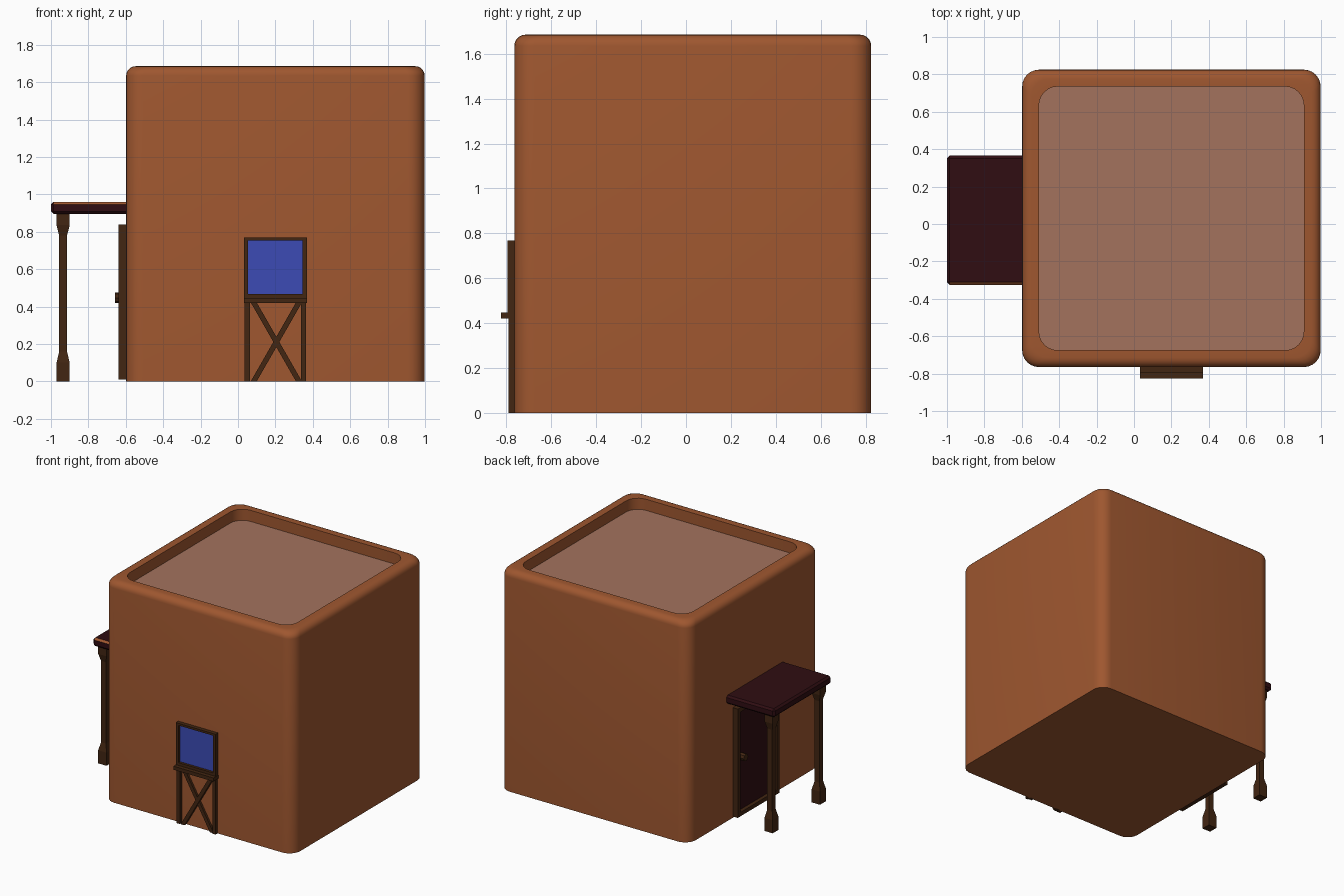
import bpy, bmesh, math
from mathutils import Vector

if "Cube" in bpy.data.objects:
    bpy.data.objects.remove(bpy.data.objects["Cube"])


def mat(name, rgb):
    m = bpy.data.materials.new(name)
    m.diffuse_color = (*rgb, 1)
    m.use_nodes = True
    m.node_tree.nodes["Principled BSDF"].inputs["Base Color"].default_value = m.diffuse_color
    return m


CLAY = mat("clay", (0.345, 0.095, 0.029))
ROOF = mat("roof_floor", (0.37, 0.17, 0.11))
WOOD = mat("dark_wood", (0.055, 0.019, 0.006))
RED = mat("dark_red_wood", (0.029, 0.004, 0.006))
BLUE = mat("blue_glass", (0.045, 0.07, 0.46))


def finish(name, bm, *mats):
    bmesh.ops.recalc_face_normals(bm, faces=bm.faces)
    me = bpy.data.meshes.new(name)
    bm.to_mesh(me)
    bm.free()
    ob = bpy.data.objects.new(name, me)
    for m in mats:
        me.materials.append(m)
    bpy.context.collection.objects.link(ob)
    return ob


def box(name, lo, hi, m):
    bm = bmesh.new()
    bmesh.ops.create_cube(bm, size=1)
    lo, hi = Vector(lo), Vector(hi)
    for v in bm.verts:
        v.co = (lo + hi) / 2 + v.co * (hi - lo)
    return finish(name, bm, m)


def rounded_ring(bm, cx, cy, hx, hy, r, z, n=6):
    ring = []
    for q, (sx, sy) in enumerate([(1, 1), (-1, 1), (-1, -1), (1, -1)]):
        for i in range(n + 1):
            a = math.pi / 2 * (q + i / n)
            ring.append(bm.verts.new((cx + sx * (hx - r) + r * math.cos(a),
                                      cy + sy * (hy - r) + r * math.sin(a), z)))
    return ring


def loft(bm, rings):
    for a, b in zip(rings, rings[1:]):
        for i in range(len(a)):
            j = (i + 1) % len(a)
            bm.faces.new((a[i], a[j], b[j], b[i]))
    bm.faces.new(rings[0])
    return bm.faces.new(rings[-1])


# House body: rounded block with rounded rim and sunken flat roof
bm = bmesh.new()
H, R = 1.685, 0.05
profile = [(0, 0, 0.09)]
for i in range(6):
    a = math.pi / 2 * i / 5
    profile.append((R * (1 - math.cos(a)), H - R + R * math.sin(a), 0.09))
profile += [(0.09, H, 0.1), (0.09, 1.6, 0.1)]
rings = [rounded_ring(bm, 0.2, 0.03, 0.798 - d, 0.795 - d, r, z) for d, z, r in profile]
loft(bm, rings).material_index = 1
body = finish("house_body", bm, CLAY, ROOF)
bpy.context.view_layer.objects.active = body
body.select_set(True)
bpy.ops.object.shade_smooth_by_angle(angle=math.radians(35))

# Porch roof: bevelled slab, clay coloured front upper chamfer
roof = box("porch_roof", (-1, -0.325, 0.895), (-0.58, 0.365, 0.96), RED)
roof.data.materials.append(CLAY)
bm = bmesh.new()
bm.from_mesh(roof.data)
bmesh.ops.bevel(bm, geom=bm.edges[:], offset=0.014, segments=1, affect='EDGES')
bm.normal_update()
for f in bm.faces:
    if f.normal.y < -0.6 and f.normal.z > 0.6:
        f.material_index = 1
bm.to_mesh(roof.data)
bm.free()

# Porch posts: square section with wide foot and head
for side, y in (("front", -0.265), ("back", 0.305)):
    bm = bmesh.new()
    rings = []
    for h, z in [(0.035, 0), (0.035, 0.1), (0.021, 0.16), (0.021, 0.78),
                 (0.035, 0.835), (0.035, 0.9)]:
        rings.append([bm.verts.new((-0.935 + sx * h, y + sy * h, z))
                      for sx, sy in [(1, 1), (-1, 1), (-1, -1), (1, -1)]])
    loft(bm, rings)
    finish(side + "_porch_post", bm, WOOD)

# Door with frame and knob
D0, D1, T = -0.215, 0.29, 0.035
box("door_leaf", (-0.612, D0 + T, 0.01), (-0.59, D1 - T, 0.81), RED)
box("door_jamb_front", (-0.64, D0, 0.01), (-0.59, D0 + T, 0.84), WOOD)
box("door_jamb_back", (-0.64, D1 - T, 0.01), (-0.59, D1, 0.84), WOOD)
box("door_lintel", (-0.64, D0 + T, 0.805), (-0.59, D1 - T, 0.84), WOOD)
box("door_threshold", (-0.64, D0 + T, 0.01), (-0.59, D1 - T, 0.04), WOOD)
bm = bmesh.new()
bmesh.ops.create_cone(bm, cap_ends=True, segments=8, radius1=0.028, radius2=0.028, depth=0.05)
for v in bm.verts:
    v.co = Vector((-0.632 + v.co.z, 0.215 + v.co.x, 0.447 + v.co.y))
finish("door_knob", bm, WOOD)

# Window: glass, frame and projecting sill
WX, YB, YF = 0.2, -0.755, -0.795
box("window_glass", (0.05, -0.775, 0.45), (0.35, YB, 0.76), BLUE)
box("window_top_frame", (0.032, YF, 0.752), (0.368, YB, 0.768), WOOD)
box("window_bottom_frame", (0.032, YF, 0.445), (0.368, YB, 0.468), WOOD)
box("window_sill", (0.032, -0.825, 0.42), (0.37, YB, 0.447), WOOD)
for side, s in (("left", -1), ("right", 1)):
    xs = sorted((WX + s * 0.168, WX + s * 0.146))
    box(side + "_window_frame", (xs[0], YF, 0.447), (xs[1], YB, 0.768), WOOD)
    # Trellis leg and crossing brace below the sill
    xs = sorted((WX + s * 0.164, WX + s * 0.137))
    box(side + "_trellis_leg", (xs[0], -0.79, 0), (xs[1], YB, 0.422), WOOD)
    bm = bmesh.new()
    yf = -0.785 - 0.003 * s
    ends = [(-0.137, 0), (-0.105, 0), (0.137, 0.422), (0.105, 0.422)]
    rings = [[bm.verts.new((WX + 0.005 + s * x, y, z)) for x, z in ends] for y in (yf, YB)]
    loft(bm, rings)
    finish(side + "_trellis_brace", bm, WOOD)
